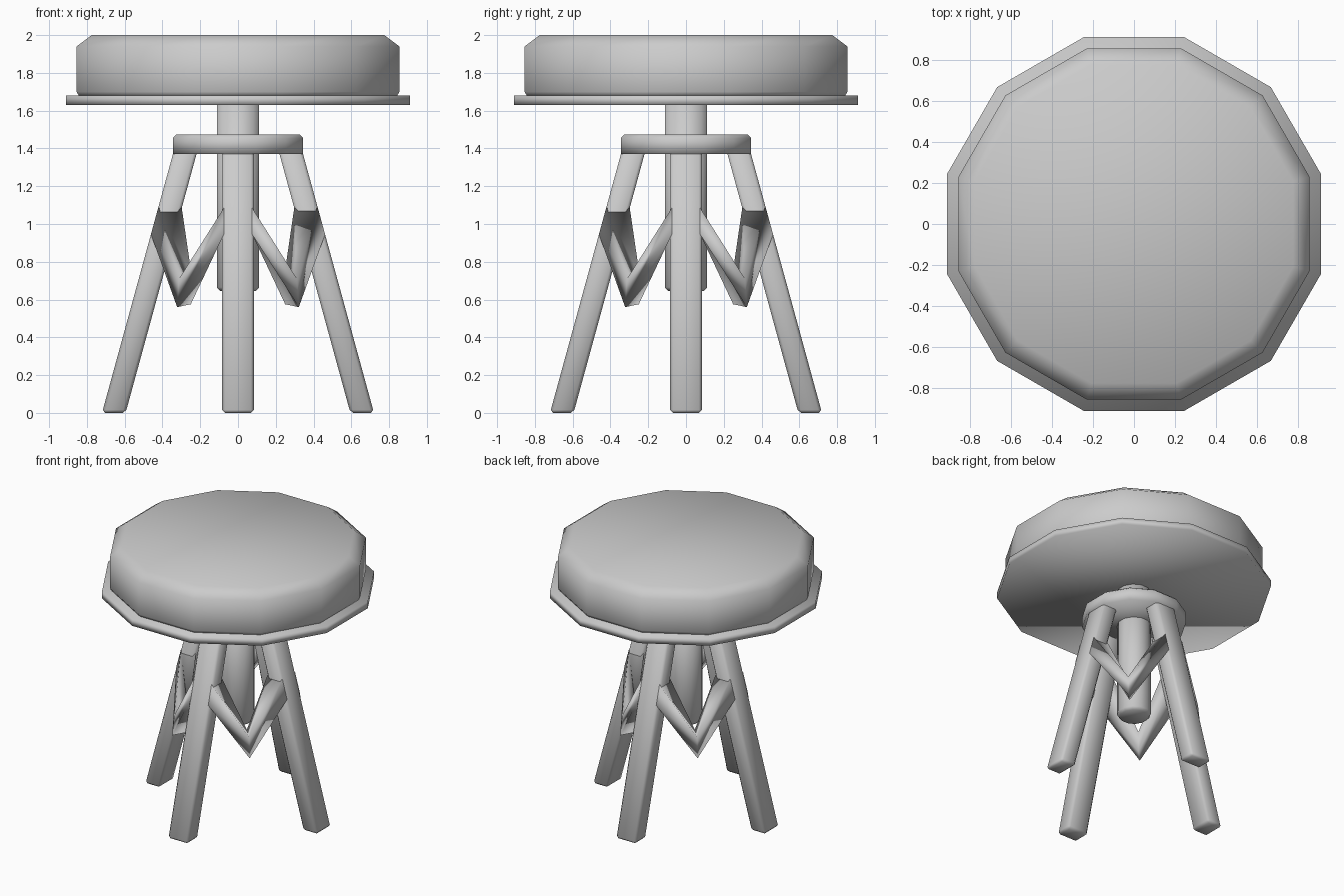
import bpy, bmesh
from math import cos, sin, pi, radians
from mathutils import Matrix

if "Cube" in bpy.data.objects:
    bpy.data.objects.remove(bpy.data.objects["Cube"])

def finish(name, verts, faces, bevel=0.0):
    bm = bmesh.new()
    vs = [bm.verts.new(v) for v in verts]
    for f in faces:
        bm.faces.new([vs[i] for i in f])
    bmesh.ops.recalc_face_normals(bm, faces=bm.faces[:])
    me = bpy.data.meshes.new(name)
    bm.to_mesh(me)
    bm.free()
    for p in me.polygons:
        p.use_smooth = True
    ob = bpy.data.objects.new(name, me)
    bpy.context.collection.objects.link(ob)
    if bevel:
        m = ob.modifiers.new("bevel", 'BEVEL')
        m.width = bevel
        m.segments = 1
        m.limit_method = 'ANGLE'
        m.angle_limit = radians(40)
    return ob

def loft(name, rings, bevel=0.0):
    """Skin a list of equal-length rings and cap both ends."""
    n = len(rings[0])
    verts = [v for r in rings for v in r]
    faces = [(k*n + i, k*n + (i+1) % n, (k+1)*n + (i+1) % n, (k+1)*n + i)
             for k in range(len(rings) - 1) for i in range(n)]
    faces += [tuple(range(n)), tuple(range(len(verts) - n, len(verts)))]
    return finish(name, verts, faces, bevel)

def lathe(name, profile, n=12):
    """Twelve-sided solid; profile gives (distance to flat side, z)."""
    rings = []
    for a, z in profile:
        r = a / cos(pi / n)
        rings.append([(r*cos((i+.5)*2*pi/n), r*sin((i+.5)*2*pi/n), z) for i in range(n)])
    return loft(name, rings)

# Seat, centre post and collar
lathe("cushion", [(.84, 1.675), (.855, 1.70), (.855, 1.94), (.775, 2.0)])
lathe("seat_plate", [(.91, 1.63), (.91, 1.68)])
lathe("centre_post", [(.095, .645), (.112, .665), (.112, 1.64)])
lathe("collar", [(.345, 1.37), (.345, 1.455), (.325, 1.475)])

# Leg side lines: outer and inner distance from the centre at height z
W = .085
def outer(z): return .72 - .274*z
def inner(z): return .595 - .274*z

def leg_ring(z):
    return [(outer(z), -W, z), (outer(z), W, z), (inner(z), W, z), (inner(z), -W, z)]

# V brace between the +x and +y legs, mirrored across the diagonal
lo, hi = .945, 1.085
start = [(outer(lo), W-.01, lo), (outer(hi), W-.01, hi),
         (inner(hi), W-.01, hi), (inner(lo), W-.01, lo)]
apex = [(.322, .322, .56), (.312, .312, .71), (.245, .245, .725), (.25, .25, .575)]
end = [(y, x, z) for x, y, z in start]

for k, side in enumerate(("right", "back", "left", "front")):
    rot = Matrix.Rotation(k*pi/2, 4, 'Z')
    leg = loft(side + "_leg", [leg_ring(0), leg_ring(1.40)], bevel=.016)
    brace = loft(side + "_brace", [start, apex, end])
    leg.matrix_world = rot
    brace.matrix_world = rot
